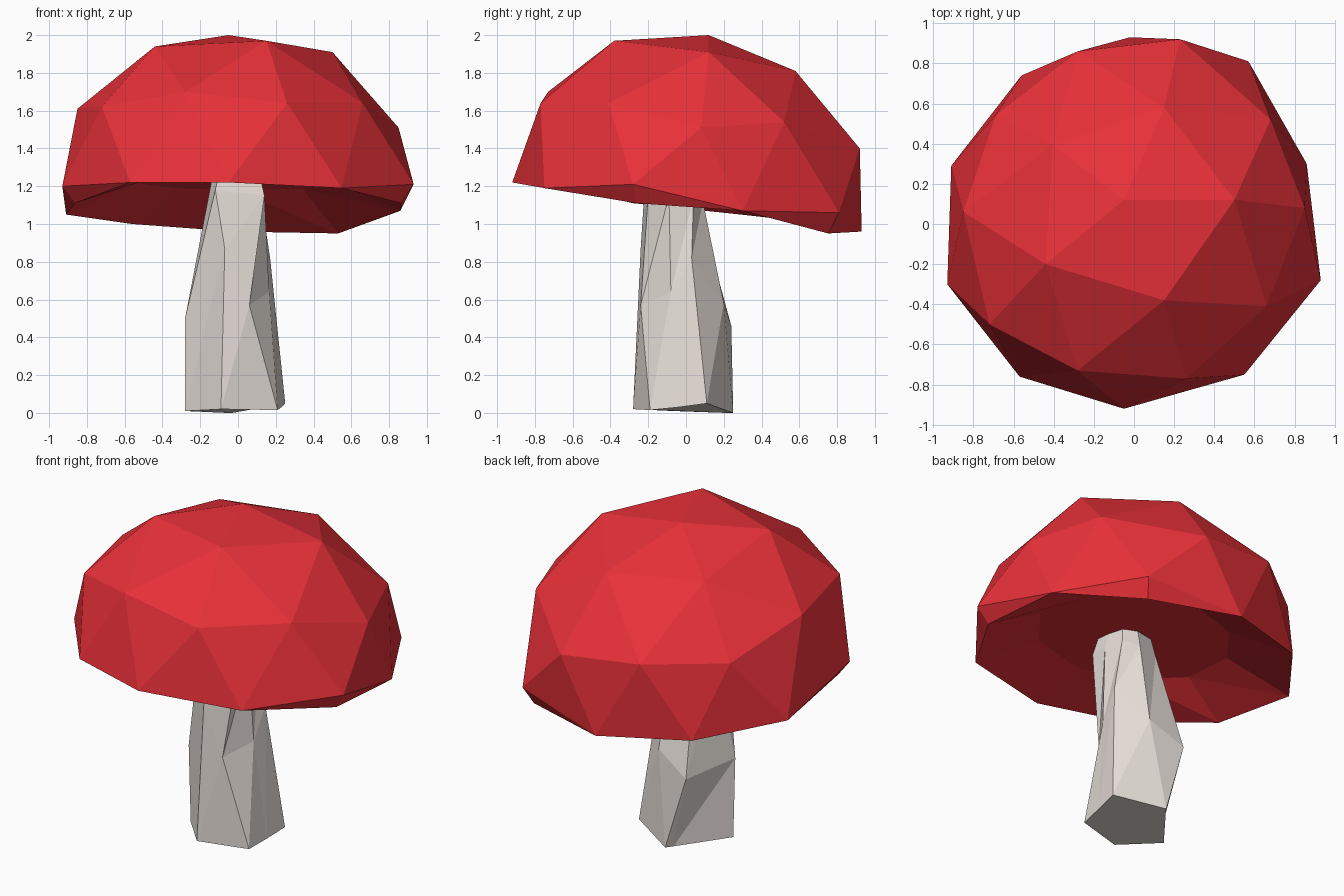
import bpy, bmesh, math
from mathutils import Vector, Matrix

if "Cube" in bpy.data.objects:
    bpy.data.objects.remove(bpy.data.objects["Cube"])


def finish(bm, name, color):
    bmesh.ops.remove_doubles(bm, verts=bm.verts, dist=0.001)
    bmesh.ops.recalc_face_normals(bm, faces=bm.faces)
    mesh = bpy.data.meshes.new(name)
    bm.to_mesh(mesh)
    bm.free()
    mat = bpy.data.materials.new(name + "_color")
    mat.diffuse_color = color
    mat.use_nodes = True
    mat.node_tree.nodes["Principled BSDF"].inputs["Base Color"].default_value = mat.diffuse_color
    mesh.materials.append(mat)
    obj = bpy.data.objects.new(name, mesh)
    bpy.context.collection.objects.link(obj)


def bridge(bm, a, b):
    for i in range(len(a)):
        j = (i + 1) % len(a)
        bm.faces.new((a[i], a[j], b[j]))
        bm.faces.new((a[i], b[j], b[i]))


# Cap: upper half of a low-poly icosphere, tilted towards the back
bm = bmesh.new()
bmesh.ops.create_icosphere(bm, subdivisions=2, radius=1)
bmesh.ops.delete(bm, geom=[v for v in bm.verts if v.co.z < -0.01], context='VERTS')
rim = sorted((v for v in bm.verts if abs(v.co.z) < 0.01),
             key=lambda v: math.atan2(v.co.y, v.co.x) % math.tau)
tilt = Matrix.Rotation(math.radians(-8), 4, 'X')
bm.transform(Matrix.Translation((0, 0, 1.12)) @ tilt @ Matrix.Diagonal((0.95, 0.94, 0.89, 1)))

# Uneven rim: position and how far its lip hangs below
rim_points = [
    (0.86, 0.30, 1.07), (0.57, 0.81, 1.06), (-0.02, 0.93, 0.96), (-0.56, 0.74, 1.00),
    (-0.91, 0.29, 1.05), (-0.93, -0.30, 1.20), (-0.57, -0.76, 1.22),
    (-0.05, -0.92, 1.22), (0.55, -0.75, 1.19), (0.93, -0.28, 1.21)]
drops = [0, 0.11, 0, 0, 0, 0.09, 0, 0, 0, 0.10]
for v, p in zip(rim, rim_points):
    v.co = p

# Uneven crown: pull the nearest vertices to shape
crown = [(-0.05, 0.12, 2.0), (-0.44, -0.20, 1.94), (0.15, -0.38, 1.97), (0.50, 0.12, 1.91),
         (0.15, 0.58, 1.81), (0.23, 0.92, 1.40), (-0.28, 0.86, 1.45), (0.85, 0.08, 1.51),
         (-0.85, 0.06, 1.61), (0.66, -0.41, 1.64), (0.26, -0.77, 1.64),
         (-0.28, -0.73, 1.70), (-0.72, -0.50, 1.62), (0.68, 0.52, 1.54)]
for p in crown:
    min(bm.verts, key=lambda v: (v.co - Vector(p)).length).co = p

# Hollow underside: lip hanging at three corners, shallow wall and ceiling
lip = []
for v, d in zip(rim, drops):
    s = 0.93 if d else 1
    lip.append(bm.verts.new((v.co.x * s, v.co.y * s, v.co.z - d)))
wall = [bm.verts.new((v.co.x * 0.60, v.co.y * 0.60, 1.235 - 0.10 * v.co.y * 0.6)) for v in rim]
for i in range(10):
    j = (i + 1) % 10
    if drops[i] or drops[j]:
        bm.faces.new((rim[i], rim[j], lip[j]))
        bm.faces.new((rim[i], lip[j], lip[i]))
bridge(bm, lip, wall)
bm.faces.new(wall)
bmesh.ops.dissolve_degenerate(bm, dist=0.0005, edges=bm.edges)
finish(bm, "mushroom_cap", (0.80, 0.03, 0.04, 1))

# Stem: irregular faceted column, tapering where it enters the cap
rings = [
    [(0.21, -0.19, 0.015), (0.23, -0.04, 0.03), (0.25, 0.11, 0.05), (-0.03, 0.25, 0),
     (-0.06, 0.21, 0), (-0.28, -0.07, 0.01), (-0.09, -0.28, 0.02)],
    [(0.06, -0.24, 0.57), (0.165, -0.08, 0.64), (0.17, 0.03, 0.82), (0.05, 0.20, 0.58),
     (-0.167, 0.24, 0.46), (-0.28, -0.09, 0.50), (-0.07, -0.24, 0.87)],
    [(0.14, -0.20, 1.15), (0.14, -0.09, 1.15), (0.12, 0.04, 1.15), (0.03, 0.09, 1.12),
     (-0.11, 0.06, 1.12), (-0.165, -0.06, 1.10), (-0.12, -0.22, 1.18)]]
rings.append([(x * 0.75, y * 0.75 - 0.02, 1.31) for x, y, z in rings[-1]])
bm = bmesh.new()
loops = [[bm.verts.new(p) for p in ring] for ring in rings]
for a, b in zip(loops, loops[1:]):
    bridge(bm, a, b)
bm.faces.new(loops[0])
bm.faces.new(loops[-1])
finish(bm, "mushroom_stem", (0.78, 0.72, 0.68, 1))
